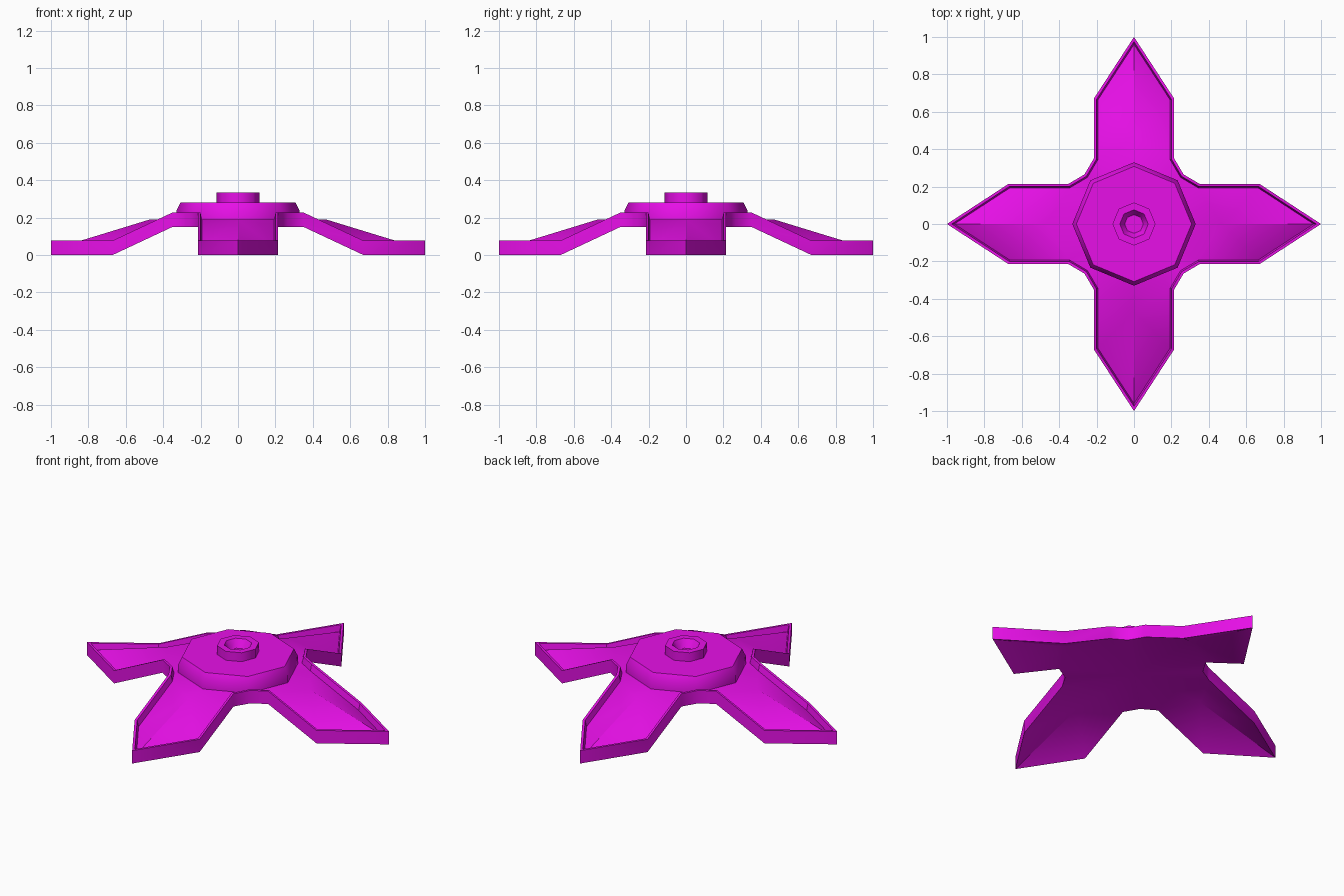
import bpy, bmesh
from math import sin, cos, pi, radians
from mathutils import Vector, Matrix

if "Cube" in bpy.data.objects:
    bpy.data.objects.remove(bpy.data.objects["Cube"])

mat = bpy.data.materials.new("magenta")
mat.diffuse_color = (0.8, 0.005, 0.8, 1)
mat.use_nodes = True
mat.node_tree.nodes["Principled BSDF"].inputs["Base Color"].default_value = mat.diffuse_color


def finish(bm, name, angle):
    bmesh.ops.recalc_face_normals(bm, faces=bm.faces[:])
    me = bpy.data.meshes.new(name)
    bm.to_mesh(me)
    bm.free()
    ob = bpy.data.objects.new(name, me)
    bpy.context.collection.objects.link(ob)
    me.materials.append(mat)
    bpy.ops.object.select_all(action='DESELECT')
    ob.select_set(True)
    bpy.context.view_layer.objects.active = ob
    bpy.ops.object.shade_smooth_by_angle(angle=radians(angle))
    return ob


def lathe(name, profile, sides=8):
    """Closed solid from (radius, z) points, low-poly sides."""
    bm = bmesh.new()
    rings = [[bm.verts.new((r * cos(2 * pi * i / sides), r * sin(2 * pi * i / sides), z))
              for i in range(sides)] for r, z in profile]
    for a, b in zip(rings, rings[1:]):
        for i in range(sides):
            j = (i + 1) % sides
            bm.faces.new((a[i], a[j], b[j], b[i]))
    bm.faces.new(rings[0])
    bm.faces.new(rings[-1])
    return finish(bm, name, 46)


# Star outline: one arm (x, y, underside z) turned four times
ARM = [(0.35, -0.215, 0.15), (0.67, -0.215, 0), (1, 0, 0),
       (0.67, 0.215, 0), (0.35, 0.215, 0.15), (0.265, 0.265, 0.15)]
outline = [Matrix.Rotation(k * pi / 2, 3, 'Z') @ Vector(p) for k in range(4) for p in ARM]
N = len(outline)


def inset(d):
    """Mitred inward offset of the outline in plan."""
    out = []
    for i, p in enumerate(outline):
        a = (p - outline[i - 1]).to_2d().normalized()
        b = (outline[(i + 1) % N] - p).to_2d().normalized()
        na, nb = Vector((-a.y, a.x)), Vector((-b.y, b.x))
        m = (na + nb) * d / (1 + na.dot(nb))
        out.append(Vector((p.x + m.x, p.y + m.y, p.z)))
    return out


# Folded star plate with a raised rim
bm = bmesh.new()
loops = [[bm.verts.new(p + Vector((0, 0, h))) for p in inset(d)]
         for d, h in ((0, 0), (0, 0.077), (0.014, 0.077), (0.022, 0.04))]
for a, b in zip(loops, loops[1:]):
    for i in range(N):
        j = (i + 1) % N
        bm.faces.new((a[i], a[j], b[j], b[i]))
for loop, z in ((loops[0], 0.15), (loops[-1], 0.19)):
    mid = bm.verts.new((0, 0, z))
    for k in range(4):
        crest = bm.verts.new((0.47 * cos(k * pi / 2), 0.47 * sin(k * pi / 2), z))
        arm = loop[6 * k:6 * k + 6]
        nxt = loop[(6 * k + 6) % N]
        for a, b in zip(arm[:4], arm[1:5]):
            bm.faces.new((crest, a, b))
        bm.faces.new((mid, arm[0], crest))
        bm.faces.new((mid, crest, arm[4]))
        bm.faces.new((mid, arm[4], arm[5]))
        bm.faces.new((mid, arm[5], nxt))
finish(bm, "star_plate", 35)

# Octagonal hub with bevelled top
lathe("hub", [(0.33, 0.18), (0.33, 0.235), (0.308, 0.28)])

# Small boss with a tapered blind hole
lathe("boss", [(0.115, 0.27), (0.115, 0.333), (0.076, 0.333), (0.05, 0.285)])
